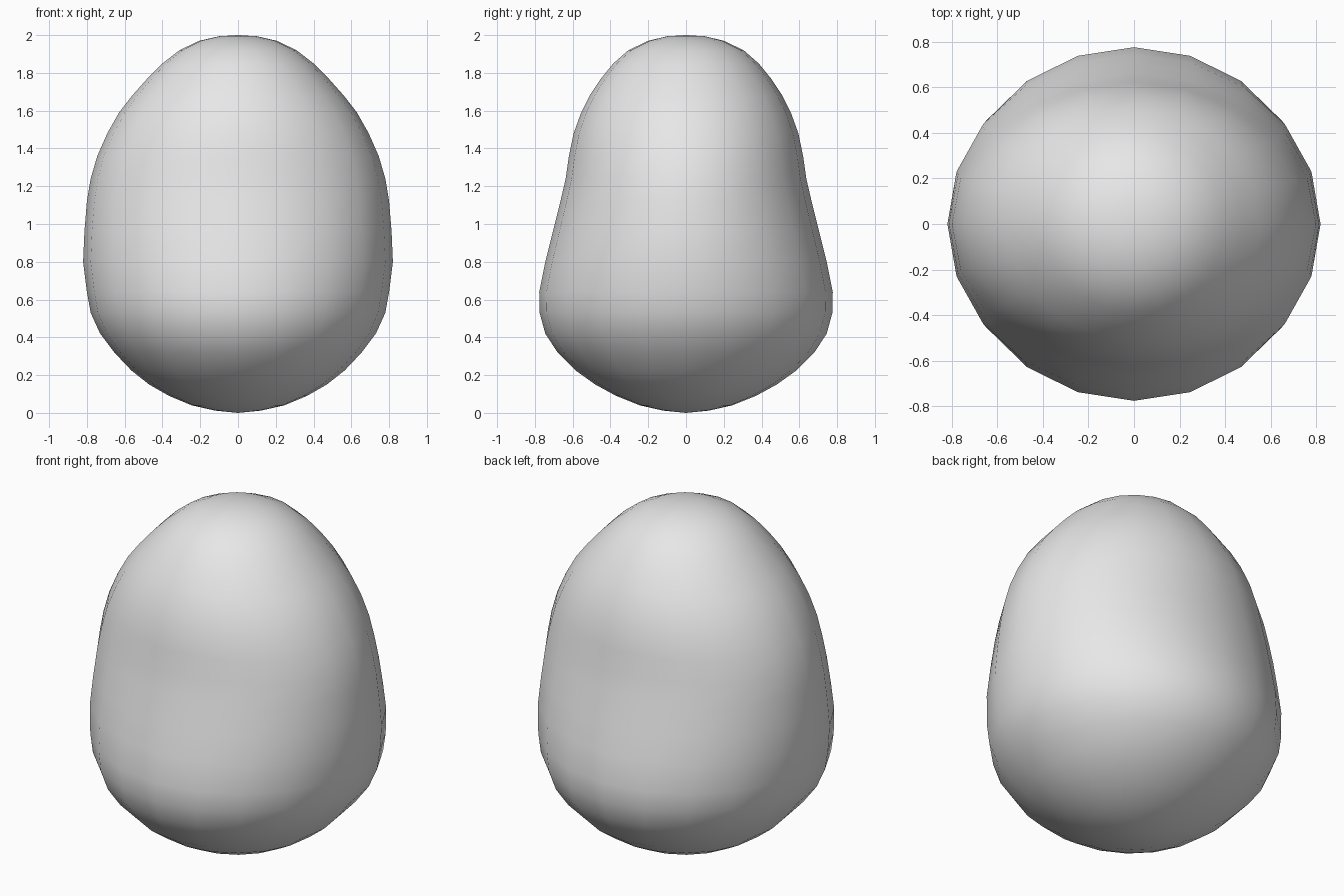
import bpy, bmesh, math

if "Cube" in bpy.data.objects:
    bpy.data.objects.remove(bpy.data.objects["Cube"])

SIDES = 20
# height, half width, half depth of each ring
RINGS = [(0.012, .12, .12), (0.04, .245, .245), (0.09, .365, .37), (0.15, .47, .48),
         (0.225, .565, .585), (0.32, .655, .68), (0.42, .73, .745), (0.53, .78, .775),
         (0.64, .80, .777), (0.80, .82, .745), (0.96, .813, .705), (1.12, .80, .665),
         (1.24, .78, .637), (1.36, .745, .62), (1.48, .692, .595), (1.59, .63, .555),
         (1.68, .56, .51), (1.77, .48, .45), (1.85, .40, .385), (1.92, .31, .305),
         (1.97, .205, .20), (1.994, .10, .10)]

grey = bpy.data.materials.new("light_grey")
grey.diffuse_color = (0.8, 0.8, 0.8, 1)
grey.use_nodes = True
grey.node_tree.nodes["Principled BSDF"].inputs["Base Color"].default_value = grey.diffuse_color

# Body: stacked oval rings closed by a pole at each end
bm = bmesh.new()
rings = [[bm.verts.new((w * math.cos(2 * math.pi * i / SIDES),
                        d * math.sin(2 * math.pi * i / SIDES), z))
          for i in range(SIDES)] for z, w, d in RINGS]
bottom, top = bm.verts.new((0, 0, 0)), bm.verts.new((0, 0, 2))
for i in range(SIDES):
    j = (i + 1) % SIDES
    for a, b in zip(rings, rings[1:]):
        bm.faces.new((a[i], a[j], b[j], b[i]))
    bm.faces.new((bottom, rings[0][j], rings[0][i]))
    bm.faces.new((top, rings[-1][i], rings[-1][j]))
for f in bm.faces:
    f.smooth = True
mesh = bpy.data.meshes.new("egg_body")
bm.to_mesh(mesh)
bm.free()
mesh.materials.append(grey)
body = bpy.data.objects.new("egg_body", mesh)
bpy.context.collection.objects.link(body)
